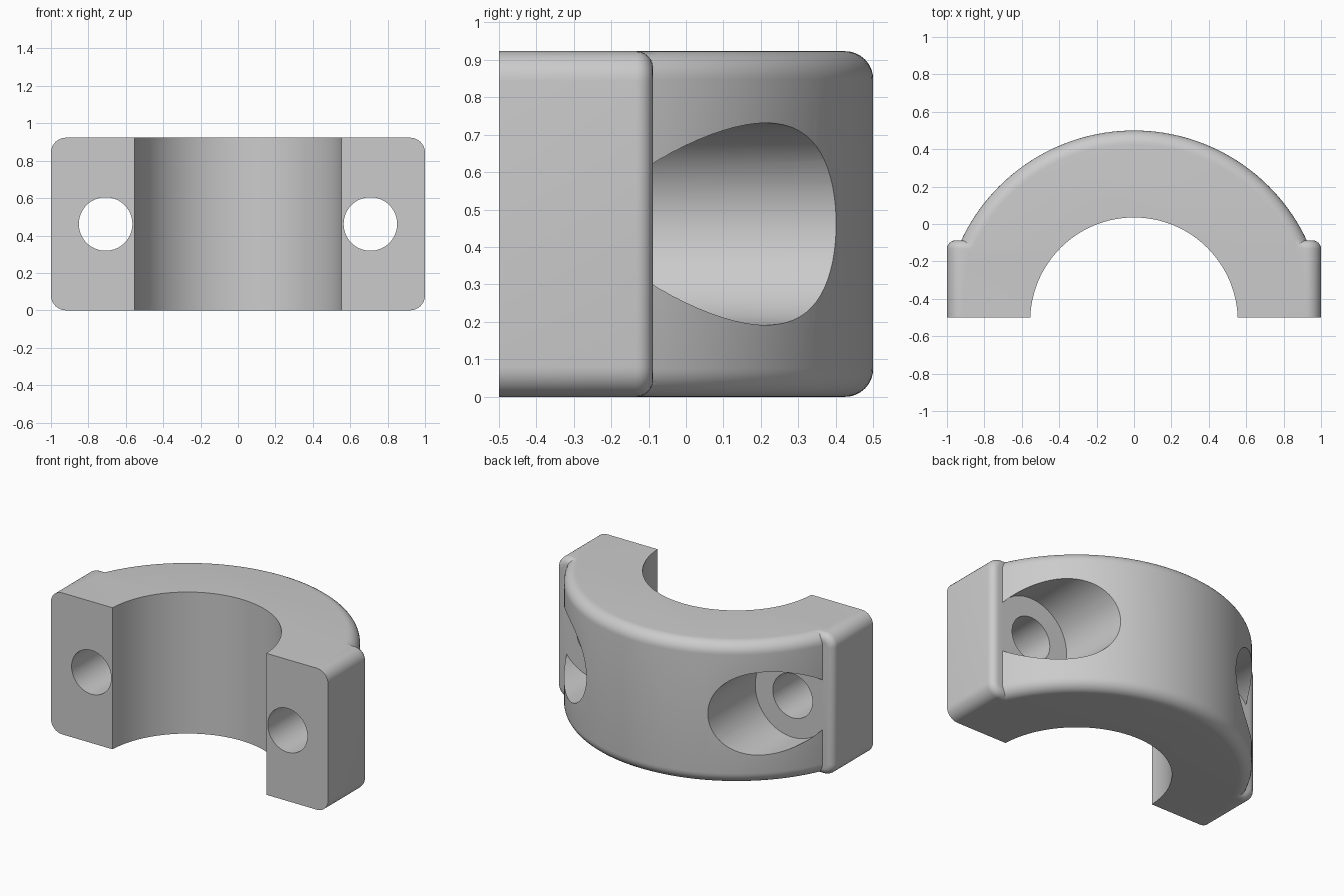
import bpy, bmesh, math
from mathutils import Matrix, Vector

if "Cube" in bpy.data.objects:
    bpy.data.objects.remove(bpy.data.objects["Cube"])

H = 0.923           # clamp height
AXIS_Y = -0.52      # y of the bore axis
FRONT, EAR_BACK = -0.5, -0.088
BOLT_X, BOLT_Z = 0.708, H / 2

grey = bpy.data.materials.new("plain grey")
grey.use_nodes = True
grey.diffuse_color = (0.6, 0.6, 0.6, 1)
grey.node_tree.nodes["Principled BSDF"].inputs["Base Color"].default_value = (0.6, 0.6, 0.6, 1)


def make_object(name, bm):
    bmesh.ops.recalc_face_normals(bm, faces=bm.faces)
    mesh = bpy.data.meshes.new(name)
    bm.to_mesh(mesh)
    bm.free()
    mesh.materials.append(grey)
    obj = bpy.data.objects.new(name, mesh)
    bpy.context.collection.objects.link(obj)
    return obj


def cylinder(bm, radius, depth, matrix, segments=96):
    bmesh.ops.create_cone(bm, cap_ends=True, segments=segments, radius1=radius,
                          radius2=radius, depth=depth, matrix=matrix)


def bolt_cutter(name, x, radius, y0, y1):
    bm = bmesh.new()
    place = Matrix.Translation((x, (y0 + y1) / 2, BOLT_Z)) @ Matrix.Rotation(math.pi / 2, 4, 'X')
    cylinder(bm, radius, y1 - y0, place, 64)
    return make_object(name, bm)


def combine(target, other, operation):
    mod = target.modifiers.new(operation.lower(), 'BOOLEAN')
    mod.operation, mod.object, mod.solver = operation, other, 'EXACT'
    bpy.context.view_layer.objects.active = target
    bpy.ops.object.modifier_apply(modifier=mod.name)
    bpy.data.objects.remove(other)


# Arched body: disc with rounded rims, cut off inside the ears
bm = bmesh.new()
cylinder(bm, 1.02, H, Matrix.Translation((0, AXIS_Y, H / 2)), 160)
rims = [e for e in bm.edges if abs(e.verts[0].co.z - e.verts[1].co.z) < 0.001]
bmesh.ops.bevel(bm, geom=rims, offset=0.075, segments=8, profile=0.5, affect='EDGES')
cut = bmesh.ops.bisect_plane(bm, geom=bm.verts[:] + bm.edges[:] + bm.faces[:],
                             plane_co=(0, -0.2, 0), plane_no=(0, -1, 0), clear_outer=True)
bmesh.ops.holes_fill(bm, edges=[e for e in bm.edges if e.is_boundary], sides=0)
clamp = make_object("half_clamp", bm)

# Recesses for the bolt heads
for side in (-1, 1):
    combine(clamp, bolt_cutter("bolt_recess", side * BOLT_X, 0.27, -0.4, 0.8), 'DIFFERENCE')

# Ears: one wide block with rounded corners and a rounded back rim
bm = bmesh.new()
size = Vector((2, EAR_BACK - FRONT, H))
middle = Vector((0, (EAR_BACK + FRONT) / 2, H / 2))
bmesh.ops.create_cube(bm, size=1, matrix=Matrix.Translation(middle) @ Matrix.Diagonal(size.to_4d()))
along_y = [e for e in bm.edges if abs(e.verts[0].co.y - e.verts[1].co.y) > 0.1]
bmesh.ops.bevel(bm, geom=along_y, offset=0.08, segments=8, profile=0.5, affect='EDGES')
back_rim = [e for e in bm.edges if all(v.co.y > EAR_BACK - 0.001 for v in e.verts)]
bmesh.ops.bevel(bm, geom=back_rim, offset=0.045, segments=6, profile=0.5, affect='EDGES')
combine(clamp, make_object("ears", bm), 'UNION')

# Main bore
bm = bmesh.new()
cylinder(bm, 0.555, H + 1, Matrix.Translation((0, AXIS_Y, H / 2)), 128)
combine(clamp, make_object("bore", bm), 'DIFFERENCE')

# Bolt holes
for side in (-1, 1):
    combine(clamp, bolt_cutter("bolt_hole", side * BOLT_X, 0.143, -0.8, 0.8), 'DIFFERENCE')

bpy.ops.object.select_all(action='DESELECT')
clamp.select_set(True)
bpy.context.view_layer.objects.active = clamp
bpy.ops.object.shade_smooth_by_angle(angle=math.radians(25))
